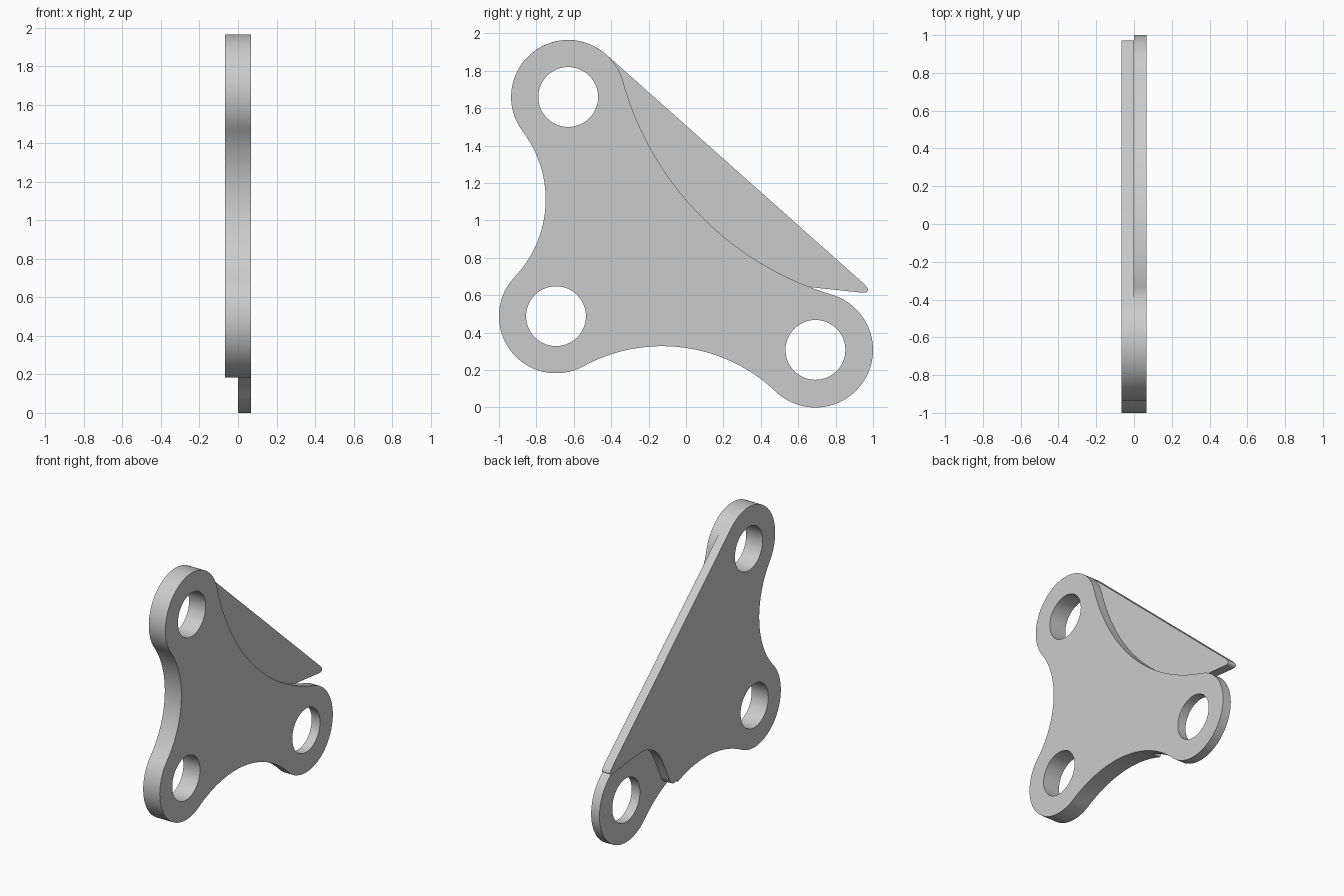
import bpy, bmesh, math
from mathutils import Matrix, Vector

if "Cube" in bpy.data.objects:
    bpy.data.objects.remove(bpy.data.objects["Cube"], do_unlink=True)

THICK = 0.067
HOLE = 0.16
# Lobes as (centre, radius) in the side plane (y, z), counterclockwise
TOP = (Vector((-0.63, 1.66)), 0.305)
LOW = (Vector((-0.695, 0.488)), 0.305)
TIP = (Vector((0.692, 0.308)), 0.308)

steel = bpy.data.materials.new("plain grey")
steel.use_nodes = True
grey = (0.6, 0.6, 0.6, 1)
steel.diffuse_color = grey
steel.node_tree.nodes["Principled BSDF"].inputs["Base Color"].default_value = grey


def angle(a, b):
    d = b - a
    return math.atan2(d.y, d.x)


def arc(c, r, a0, a1, ccw=True, n=32):
    turn = (a1 - a0) % math.tau
    if not ccw:
        turn -= math.tau
    return [c + r * Vector((math.cos(a0 + turn * i / n), math.sin(a0 + turn * i / n)))
            for i in range(n + 1)]


def waist_centre(a, b, r):
    """Centre of the outside arc that touches two lobes."""
    (p, ra), (q, rb) = a, b
    d = (q - p).length
    along = ((r + ra) ** 2 - (r + rb) ** 2 + d * d) / (2 * d)
    u = (q - p) / d
    return p + along * u + math.sqrt((r + ra) ** 2 - along ** 2) * Vector((u.y, -u.x))


def waist(a, b, c, r):
    return arc(c, r, angle(c, a[0]), angle(c, b[0]), ccw=False)


def lobe(a, start, end):
    return arc(a[0], a[1], angle(a[0], start), angle(a[0], end), n=48)


def bend(p, q, s, n=12):
    p, q, s = Vector(p), Vector(q), Vector(s)
    return [p.lerp(q, i / n).lerp(q.lerp(s, i / n), i / n) for i in range(n + 1)]


def plate(name, outline, holes, x):
    """Extrude a side profile with round holes along x."""
    curve = bpy.data.curves.new(name, "CURVE")
    curve.dimensions = "2D"
    curve.fill_mode = "BOTH"
    curve.extrude = THICK / 2
    for loop in [outline] + [arc(c, HOLE, 0, math.tau - 0.1, n=63) for c in holes]:
        spline = curve.splines.new("POLY")
        spline.points.add(len(loop) - 1)
        for point, p in zip(spline.points, loop):
            point.co = (p.x, p.y, 0, 1)
        spline.use_cyclic_u = True
    helper = bpy.data.objects.new(name + "_profile", curve)
    bpy.context.collection.objects.link(helper)
    bpy.context.view_layer.update()
    mesh = bpy.data.meshes.new_from_object(
        helper.evaluated_get(bpy.context.evaluated_depsgraph_get()))
    bpy.data.objects.remove(helper, do_unlink=True)
    # Stand the profile up: local x, y, z become world y, z, x
    mesh.transform(Matrix(((0, 0, 1, x), (1, 0, 0, 0), (0, 1, 0, 0), (0, 0, 0, 1))))
    bm = bmesh.new()
    bm.from_mesh(mesh)
    bmesh.ops.remove_doubles(bm, verts=bm.verts, dist=0.0002)
    bmesh.ops.recalc_face_normals(bm, faces=bm.faces)
    bm.to_mesh(mesh)
    bm.free()
    mesh.materials.clear()
    mesh.materials.append(steel)
    obj = bpy.data.objects.new(name, mesh)
    bpy.context.collection.objects.link(obj)
    bpy.ops.object.select_all(action="DESELECT")
    obj.select_set(True)
    bpy.context.view_layer.objects.active = obj
    bpy.ops.object.shade_smooth_by_angle(angle=math.radians(30))
    return obj


# Waists between the lobes
R1, R2, R3 = 0.6, 0.88, 1.65
c1 = waist_centre(TOP, LOW, R1)
c2 = waist_centre(LOW, TIP, R2)
c3 = waist_centre(TIP, TOP, R3)
left_side = waist(TOP, LOW, c1, R1) + lobe(LOW, c1, c2)[1:-1]
underside = waist(LOW, TIP, c2, R2)

# Three-lobed plate
three_lobe = (lobe(TOP, c3, c1)[:-1] + left_side + underside
              + lobe(TIP, c2, c3)[1:-1] + waist(TIP, TOP, c3, R3)[:-1])
plate("three_lobe_plate", three_lobe, [TOP[0], LOW[0], TIP[0]], THICK / 2)

# Backing plate: straight slanted edge, recess around the far lobe
slant = TOP[0] + Vector((0.664, 0.747))
backing = (lobe(TOP, slant, c1)[:-1] + left_side
           + [p for p in underside if p.x < 0.19]
           + bend((0.2, 0.287), (0.27, 0.25), (0.30, 0.35))
           + bend((0.37, 0.49), (0.455, 0.655), (0.65, 0.645))
           + bend((0.93, 0.615), (1.0, 0.608), (0.955, 0.658)))
plate("backing_plate", backing, [TOP[0], LOW[0]], -THICK / 2)
